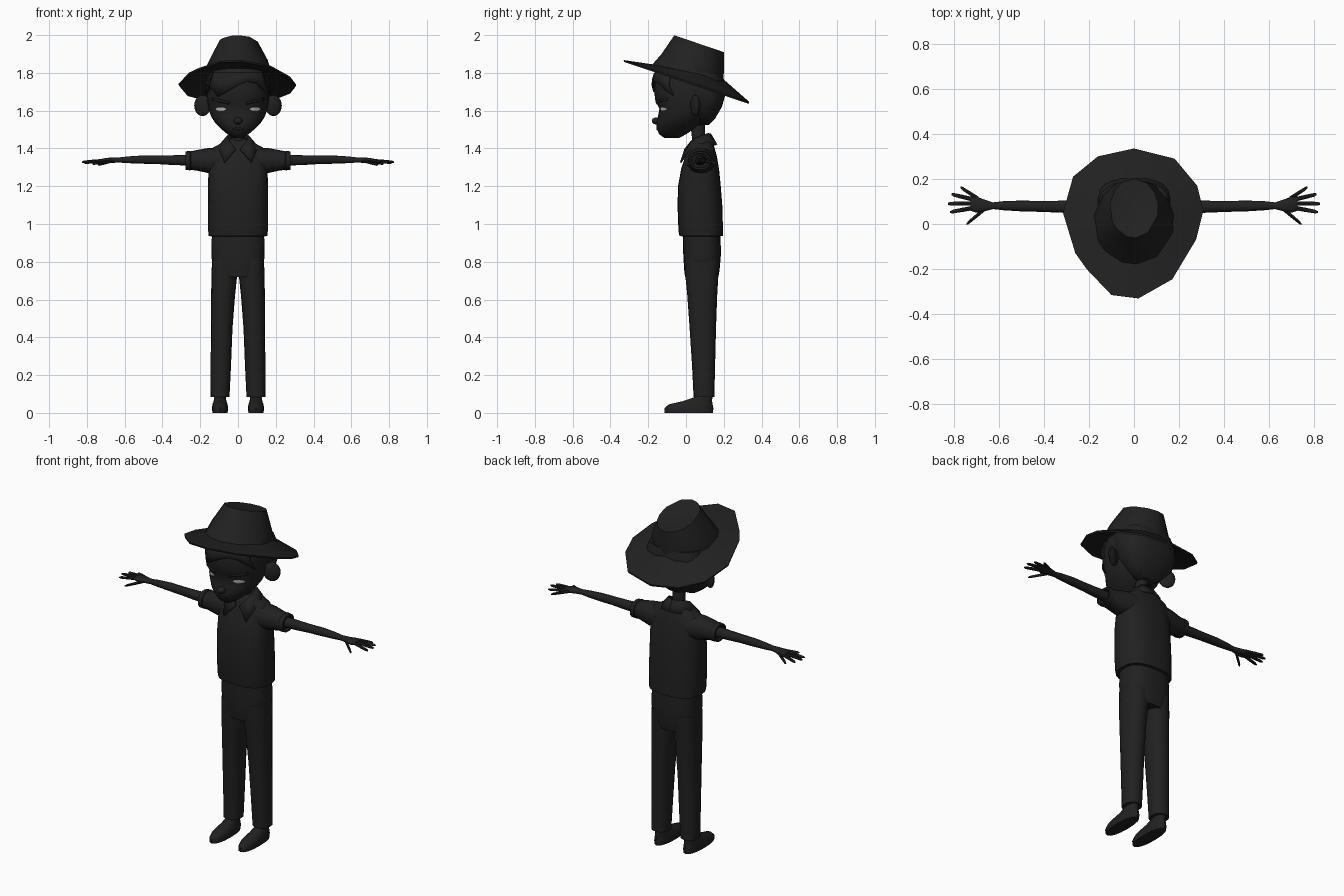
import bpy, bmesh, math
from mathutils import Vector
from mathutils.bvhtree import BVHTree


def material(name, v):
    m = bpy.data.materials.new(name)
    m.diffuse_color = (v, v, v, 1)
    return m


BLACK = material("soft_black", 0.015)
GREY = material("pale_grey", 0.45)


def finish(name, bm, mat=BLACK, mirror=False, thick=0, angle=40):
    bmesh.ops.recalc_face_normals(bm, faces=bm.faces)
    me = bpy.data.meshes.new(name)
    bm.to_mesh(me)
    bm.free()
    ob = bpy.data.objects.new(name, me)
    bpy.context.collection.objects.link(ob)
    me.materials.append(mat)
    bpy.ops.object.select_all(action='DESELECT')
    ob.select_set(True)
    bpy.context.view_layer.objects.active = ob
    bpy.ops.object.shade_smooth_by_angle(angle=math.radians(angle))
    if thick:
        s = ob.modifiers.new("Thickness", 'SOLIDIFY')
        s.thickness, s.offset = thick, 0
    if mirror:
        ob.modifiers.new("Mirror", 'MIRROR').use_clip = False
    return ob


def skin(bm, loops, closed=True, caps=True):
    """Bridge successive loops of points with quads."""
    rows = [[bm.verts.new(p) for p in lp] for lp in loops]
    n = len(rows[0])
    for a, b in zip(rows, rows[1:]):
        for i in range(n if closed else n - 1):
            j = (i + 1) % n
            bm.faces.new((a[i], a[j], b[j], b[i]))
    if caps:
        bm.faces.new(rows[0])
        bm.faces.new(rows[-1])


def section(pos, c1, c2, r1, r2, axis, n, power):
    pts = []
    for k in range(n):
        a = 2 * math.pi * k / n
        c, s = math.cos(a), math.sin(a)
        u = c1 + r1 * math.copysign(abs(c) ** (2 / power), c)
        v = c2 + r2 * math.copysign(abs(s) ** (2 / power), s)
        pts.append((u, v, pos) if axis == 'z' else (pos, u, v))
    return pts


def loft(name, rings, axis='z', n=16, power=2.3, **kw):
    bm = bmesh.new()
    skin(bm, [section(*r, axis, n, power) for r in rings])
    return finish(name, bm, **kw)


def body(name, rows, power=2.3, n=24, **kw):
    """Upright loft from rows of height, front y, back y, half width."""
    return loft(name, [(z, 0, (f + b) / 2, rx, (b - f) / 2) for z, f, b, rx in rows],
                n=n, power=power, **kw)


def blob(name, loc, size, turn=0, **kw):
    bm = bmesh.new()
    bmesh.ops.create_uvsphere(bm, u_segments=14, v_segments=10, radius=1)
    ca, sa = math.cos(turn), math.sin(turn)
    for v in bm.verts:
        x, y, z = (v.co[i] * size[i] for i in range(3))
        v.co = Vector((x * ca - y * sa, x * sa + y * ca, z)) + Vector(loc)
    return finish(name, bm, **kw)


# Trousers and shoes
body("trouser_seat", [(0.72, -0.005, 0.172, 0.10), (0.76, -0.01, 0.178, 0.136),
                      (0.85, -0.015, 0.186, 0.141), (0.96, -0.015, 0.18, 0.138)], 2.6)
loft("trouser_leg", [(0.085, 0.095, 0.095, 0.050, 0.055), (0.25, 0.091, 0.093, 0.054, 0.061),
                     (0.45, 0.086, 0.089, 0.057, 0.070), (0.62, 0.079, 0.086, 0.063, 0.079),
                     (0.72, 0.073, 0.084, 0.068, 0.087), (0.82, 0.071, 0.084, 0.066, 0.09)],
     mirror=True)
loft("shoe", [(0, 0.095, 0.015, 0.040, 0.128), (0.025, 0.095, 0.015, 0.043, 0.130),
              (0.045, 0.095, 0.025, 0.040, 0.116), (0.062, 0.095, 0.06, 0.034, 0.078),
              (0.085, 0.095, 0.095, 0.030, 0.045), (0.13, 0.095, 0.095, 0.028, 0.04)],
     mirror=True)

# Shirt with short sleeves
body("shirt", [(0.935, -0.022, 0.182, 0.145), (0.937, -0.035, 0.196, 0.155),
               (0.965, -0.040, 0.196, 0.158), (1.10, -0.045, 0.192, 0.158),
               (1.20, -0.042, 0.184, 0.158), (1.29, -0.026, 0.175, 0.157),
               (1.36, -0.004, 0.163, 0.154), (1.40, 0.012, 0.152, 0.140),
               (1.43, 0.025, 0.143, 0.085), (1.45, 0.04, 0.13, 0.052)], 2.6)
loft("sleeve", [(0.10, 0.08, 1.335, 0.075, 0.070), (0.16, 0.078, 1.336, 0.068, 0.066),
                (0.22, 0.075, 1.337, 0.056, 0.054), (0.25, 0.075, 1.336, 0.053, 0.049),
                (0.253, 0.075, 1.336, 0.057, 0.052), (0.278, 0.075, 1.335, 0.055, 0.049),
                (0.278, 0.075, 1.335, 0.045, 0.039), (0.262, 0.075, 1.335, 0.042, 0.036)],
     'x', mirror=True)

# Folded collar
bm = bmesh.new()
skin(bm, [[(0, 0.128, 1.478), (0.035, 0.112, 1.478), (0.055, 0.075, 1.465),
           (0.045, 0.03, 1.44), (0.012, -0.005, 1.395)],
          [(0, 0.162, 1.42), (0.06, 0.145, 1.415), (0.098, 0.085, 1.415),
           (0.095, 0.01, 1.385), (0.072, -0.028, 1.325)]], closed=False, caps=False)
finish("collar", bm, mirror=True, thick=0.009)

# Arms, hands and fingers
loft("arm", [(0.24, 0.076, 1.338, 0.030, 0.029), (0.34, 0.077, 1.338, 0.026, 0.026),
             (0.42, 0.078, 1.340, 0.024, 0.023), (0.50, 0.080, 1.341, 0.024, 0.022),
             (0.58, 0.081, 1.340, 0.020, 0.018), (0.625, 0.081, 1.339, 0.015, 0.014),
             (0.66, 0.082, 1.338, 0.025, 0.014), (0.70, 0.086, 1.336, 0.036, 0.014),
             (0.725, 0.092, 1.334, 0.033, 0.010)], 'x', n=12, mirror=True)
fingers = [("little_finger", 0.69, 0.112, 0.770, 0.163, 1.318),
           ("ring_finger", 0.71, 0.108, 0.810, 0.132, 1.324),
           ("middle_finger", 0.71, 0.091, 0.826, 0.090, 1.328),
           ("index_finger", 0.71, 0.072, 0.815, 0.053, 1.324),
           ("thumb", 0.66, 0.068, 0.742, 0.000, 1.313)]
for name, x0, y0, x1, y1, z1 in fingers:
    rings = []
    for t, r in ((0, 0.010), (0.5, 0.0095), (0.9, 0.008), (1, 0.004)):
        rings.append((x0 + t * (x1 - x0), y0 + t * (y1 - y0), 1.336 + t * (z1 - 1.336), r, r * 0.9))
    loft(name, rings, 'x', n=8, power=2, mirror=True)

# Neck and head
body("neck", [(1.41, 0.035, 0.115, 0.042), (1.47, 0.03, 0.10, 0.034), (1.56, 0.02, 0.10, 0.036)], 2)
head = body("head", [(1.456, -0.115, -0.035, 0.025), (1.475, -0.142, 0.0, 0.055),
                     (1.505, -0.155, 0.045, 0.092), (1.535, -0.157, 0.085, 0.120),
                     (1.57, -0.148, 0.115, 0.143), (1.61, -0.141, 0.145, 0.156),
                     (1.65, -0.162, 0.17, 0.163), (1.70, -0.168, 0.19, 0.166),
                     (1.76, -0.166, 0.19, 0.160), (1.81, -0.150, 0.18, 0.145),
                     (1.86, -0.10, 0.15, 0.10)], 2.2)
blob("nose", (0, -0.156, 1.546), (0.024, 0.025, 0.019))
blob("ear", (0.188, 0.05, 1.627), (0.048, 0.018, 0.056), turn=0.45, mirror=True)
blob("mouth", (0, -0.149, 1.503), (0.032, 0.008, 0.007))

# Hair around the back, with sideburns
body("back_hair", [(1.525, 0.06, 0.12, 0.055), (1.56, 0.035, 0.155, 0.105),
                   (1.62, 0.005, 0.19, 0.158), (1.68, -0.015, 0.207, 0.173),
                   (1.74, -0.03, 0.208, 0.173), (1.80, -0.06, 0.19, 0.158)], 2.6)

# Details laid on the face
tree = BVHTree.FromPolygons([v.co for v in head.data.vertices],
                            [p.vertices for p in head.data.polygons])


def on_face(x, z, lift):
    hit = tree.ray_cast(Vector((x, -1, z)), Vector((0, 1, 0)))[0]
    return (x, hit.y - lift if hit else 0, z)


bm = bmesh.new()
skin(bm, [[on_face(0.09 + (k - 4) * 0.0075, 1.608 + s * 0.010 * (1 - abs((k - 4) / 4) ** 3), 0.004)
           for k in range(9)] for s in (-1, -0.3, 0.3, 1)], closed=False, caps=False)
bmesh.ops.remove_doubles(bm, verts=bm.verts, dist=0.0005)
finish("eye", bm, GREY, mirror=True, thick=0.004)

bm = bmesh.new()
skin(bm, [[on_face(0.045 + k * 0.018, 1.64 + k * 0.004 + s * 0.006, 0.003)
           for k in range(6)] for s in (-1, 1)], closed=False, caps=False)
finish("eyebrow", bm, mirror=True, thick=0.007)

# Swept fringe below the hat
fringe = [(-0.155, 1.70), (-0.135, 1.72), (-0.105, 1.675), (-0.06, 1.70),
          (0, 1.735), (0.05, 1.755), (0.10, 1.745), (0.135, 1.71), (0.155, 1.68)]
bm = bmesh.new()
skin(bm, [[on_face(x * (1 - 0.15 * t), z + t * (1.80 - z), 0.010) for x, z in fringe]
          for t in (0, 0.5, 1)], closed=False, caps=False)
finish("fringe", bm, thick=0.012)

# Tilted hat with an uneven faceted brim
edge = [(0, .335), (.18, .29), (.28, .17), (.308, .06), (.275, -.07), (.17, -.245), (.02, -.33),
        (-.10, -.315), (-.21, -.20), (-.26, -.13), (-.315, .05), (-.27, .21), (-.16, .30)]


def hat_ring(cy, rx, ry, z0, slope):
    pts = []
    for x, y in edge:
        a = math.atan2(y, x)
        py = cy + ry * math.sin(a)
        pts.append((rx * math.cos(a), py, z0 - slope * py))
    return pts


bm = bmesh.new()
skin(bm, [hat_ring(0.07, 0.05, 0.06, 1.962, 0.34),
          hat_ring(0.07, 0.108, 0.132, 1.978, 0.34),
          hat_ring(0.035, 0.163, 0.166, 1.865, 0.26),
          hat_ring(0.01, 0.178, 0.188, 1.808, 0.21),
          [(x, y, 1.758 - 0.333 * y) for x, y in edge],
          [(x * 0.99, y * 0.99, 1.748 - 0.333 * y) for x, y in edge],
          hat_ring(0.01, 0.170, 0.180, 1.796, 0.21)])
finish("hat", bm, angle=35)
